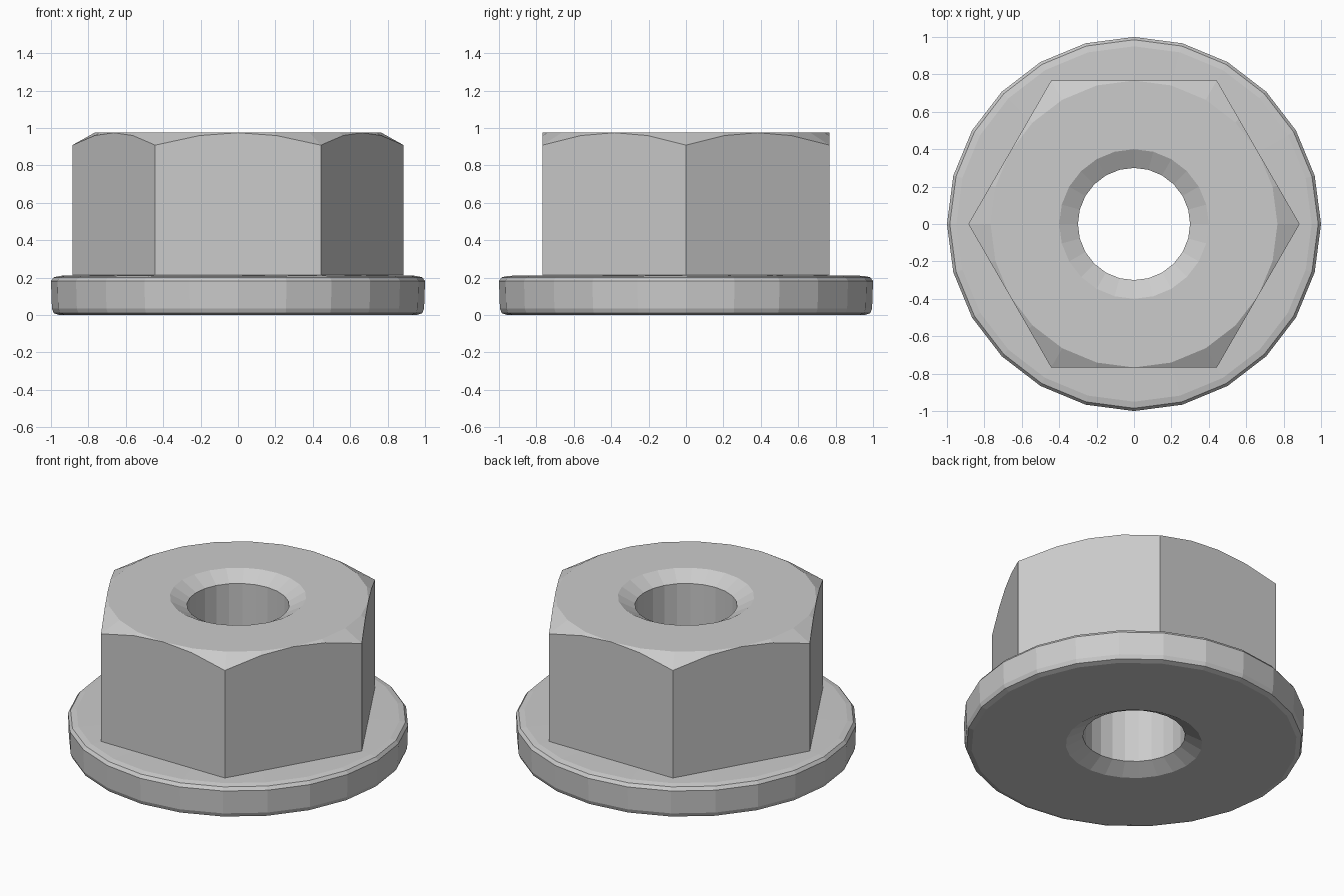
import bpy, bmesh
from math import cos, sin, radians

if "Cube" in bpy.data.objects:
    bpy.data.objects.remove(bpy.data.objects["Cube"])

SIDES = 24
FLAT = 0.767      # centre to hex flat
TOP = 0.975


def hex_radius(deg):
    # distance from the axis to the hexagon outline, flats at 30, 90, ...
    return FLAT / cos(radians(deg % 60 - 30))


def rings(deg):
    # closed (radius, height) section at one angle
    h = hex_radius(deg)
    return [
        (0.30, 0.055), (0.40, 0.0),                     # lower countersink
        (0.955, 0.0), (0.985, 0.010), (0.995, 0.035),   # flange lower round
        (1.0, 0.182), (0.985, 0.202), (0.95, 0.21),     # flange upper round
        (h, 0.213),                                     # foot of hexagon
        (h, TOP - (h - FLAT) * 0.56),                   # chamfer edge
        (FLAT, TOP), (0.40, TOP), (0.30, TOP - 0.055),  # top and countersink
    ]


# Flange nut as one spun skin, with the bore closing the section
bm = bmesh.new()
cols = []
for i in range(SIDES):
    a = 360 * i / SIDES
    c, s = cos(radians(a)), sin(radians(a))
    cols.append([bm.verts.new((r * c, r * s, z)) for r, z in rings(a)])
for i in range(SIDES):
    p, q = cols[i], cols[(i + 1) % SIDES]
    for j in range(len(p)):
        k = (j + 1) % len(p)
        bm.faces.new((p[j], q[j], q[k], p[k]))
bmesh.ops.remove_doubles(bm, verts=bm.verts[:], dist=0.0005)
bmesh.ops.recalc_face_normals(bm, faces=bm.faces[:])

mesh = bpy.data.meshes.new("flange_nut")
bm.to_mesh(mesh)
bm.free()
nut = bpy.data.objects.new("flange_nut", mesh)
bpy.context.collection.objects.link(nut)
